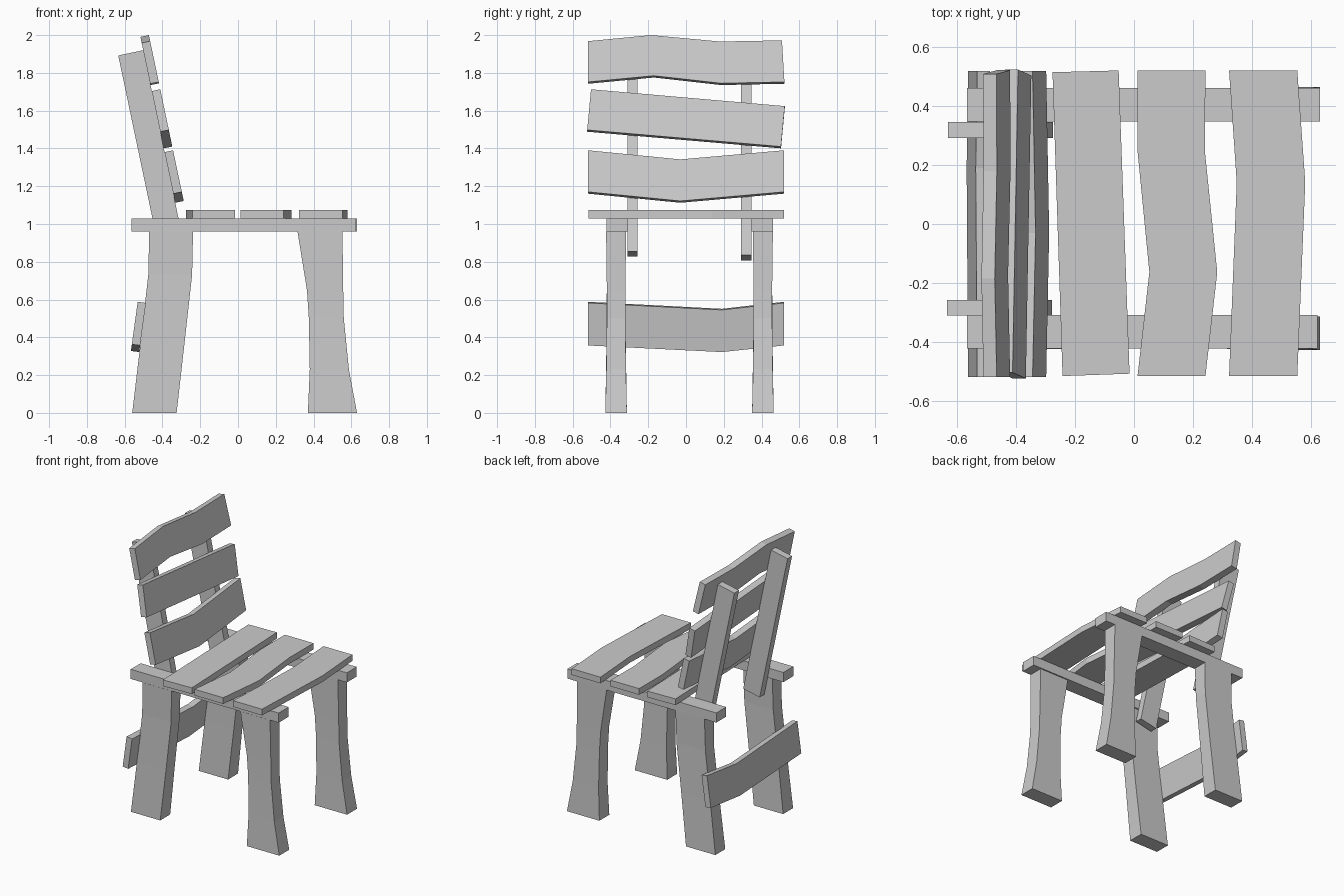
import bpy, bmesh
from math import atan, sin, cos
from mathutils import Vector

if "Cube" in bpy.data.objects:
    bpy.data.objects.remove(bpy.data.objects["Cube"])


def finish(name, bm):
    bmesh.ops.recalc_face_normals(bm, faces=bm.faces[:])
    mesh = bpy.data.meshes.new(name)
    bm.to_mesh(mesh)
    bm.free()
    obj = bpy.data.objects.new(name, mesh)
    bpy.context.collection.objects.link(obj)
    return obj


def plank(name, outline, depth):
    """Extrude a flat outline of 3D points by a depth vector."""
    bm = bmesh.new()
    face = bm.faces.new([bm.verts.new(p) for p in outline])
    ext = bmesh.ops.extrude_face_region(bm, geom=[face])
    verts = [g for g in ext["geom"] if isinstance(g, bmesh.types.BMVert)]
    bmesh.ops.translate(bm, vec=Vector(depth), verts=verts)
    if not any(f.is_valid and all(v not in verts for v in f.verts) for f in bm.faces):
        bm.faces.new([v for v in bm.verts if v not in verts])
    return finish(name, bm)


def leg(name, y, levels):
    """Loft rectangular sections (z, x left, x right, half width)."""
    bm = bmesh.new()
    rings = [[bm.verts.new((x, y + s, z)) for x, s in
              ((x0, -h), (x1, -h), (x1, h), (x0, h))] for z, x0, x1, h in levels]
    for a, b in zip(rings, rings[1:]):
        for i in range(4):
            j = (i + 1) % 4
            bm.faces.new((a[i], a[j], b[j], b[i]))
    bm.faces.new(rings[0])
    bm.faces.new(rings[-1])
    return finish(name, bm)


# Legs
FRONT = [(0, 0.37, 0.63, 0.057), (0.23, 0.38, 0.587, 0.052), (0.5, 0.375, 0.56, 0.049),
         (0.65, 0.365, 0.557, 0.049), (0.96, 0.315, 0.553, 0.053)]
BACK = [(0, -0.56, -0.325, 0.057), (0.38, -0.515, -0.282, 0.051),
        (0.73, -0.475, -0.243, 0.049), (0.96, -0.47, -0.238, 0.053)]
for side, y in (("right", -0.37), ("left", 0.407)):
    leg("front_leg_" + side, y, FRONT)
    leg("back_leg_" + side, y, BACK)

# Side rails under the seat
for side, y0, y1, x1 in (("right", -0.422, -0.308, 0.622), ("left", 0.347, 0.46, 0.63)):
    plank("seat_rail_" + side,
          [(-0.565, y0, 0.96), (x1, y0, 0.96), (x1, y1, 0.96), (-0.565, y1, 0.96)],
          (0, 0, 0.07))

# Seat slats
SEAT = {
    "seat_slat_rear": [(-0.276, 0.514), (-0.052, 0.52), (-0.015, -0.507), (-0.242, -0.515)],
    "seat_slat_middle": [(0.012, 0.52), (0.012, 0.247), (0.052, -0.163), (0.012, -0.515),
                         (0.242, -0.515), (0.282, -0.163), (0.24, 0.247), (0.242, 0.52)],
    "seat_slat_front": [(0.322, 0.52), (0.348, 0.14), (0.322, -0.515),
                        (0.553, -0.515), (0.58, 0.14), (0.553, 0.52)],
}
for name, pts in SEAT.items():
    plank(name, [(x, y, 1.03) for x, y in pts], (0, 0, 0.045))

# Leaning back posts
TILT = 0.21
a = atan(TILT)
for side, y0, y1, lift in (("right", -0.31, -0.258, 0.0), ("left", 0.292, 0.346, -0.02)):
    low, high = 0.855 + lift, 1.92 + lift
    front = [(-0.315 - TILT * (z - 1.03), z) for z in (low, high)]
    back = [(x - 0.135 * cos(a), z - 0.135 * sin(a)) for x, z in front]
    ring = [front[0], front[1], back[1], back[0]]
    plank("back_post_" + side, [(x, y0, z) for x, z in ring], (0, y1 - y0, 0))

# Backrest slats
BACKREST = {
    "back_slat_top": [(-0.518, 1.968), (-0.185, 2.0), (0.18, 1.966), (0.508, 1.972),
                      (0.521, 1.752), (0.187, 1.745), (-0.17, 1.785), (-0.518, 1.752)],
    "back_slat_middle": [(-0.503, 1.713), (0.523, 1.624), (0.503, 1.41), (-0.523, 1.498)],
    "back_slat_lower": [(-0.518, 1.39), (-0.03, 1.342), (0.518, 1.39),
                        (0.518, 1.17), (-0.03, 1.122), (-0.518, 1.17)],
}
for name, pts in BACKREST.items():
    plank(name, [(-0.268 - TILT * (z - 1.03), y, z) for y, z in pts],
          (-0.046 * cos(a), 0, -0.046 * sin(a)))

# Stretcher behind the back legs
b = atan(0.138)
pts = [(-0.518, 0.582), (0.19, 0.545), (0.518, 0.582),
       (0.518, 0.357), (0.19, 0.322), (-0.518, 0.357)]
plank("rear_stretcher", [(-0.487 + 0.138 * (z - 0.585), y, z) for y, z in pts],
      (-0.044 * cos(b), 0, 0.044 * sin(b)))
